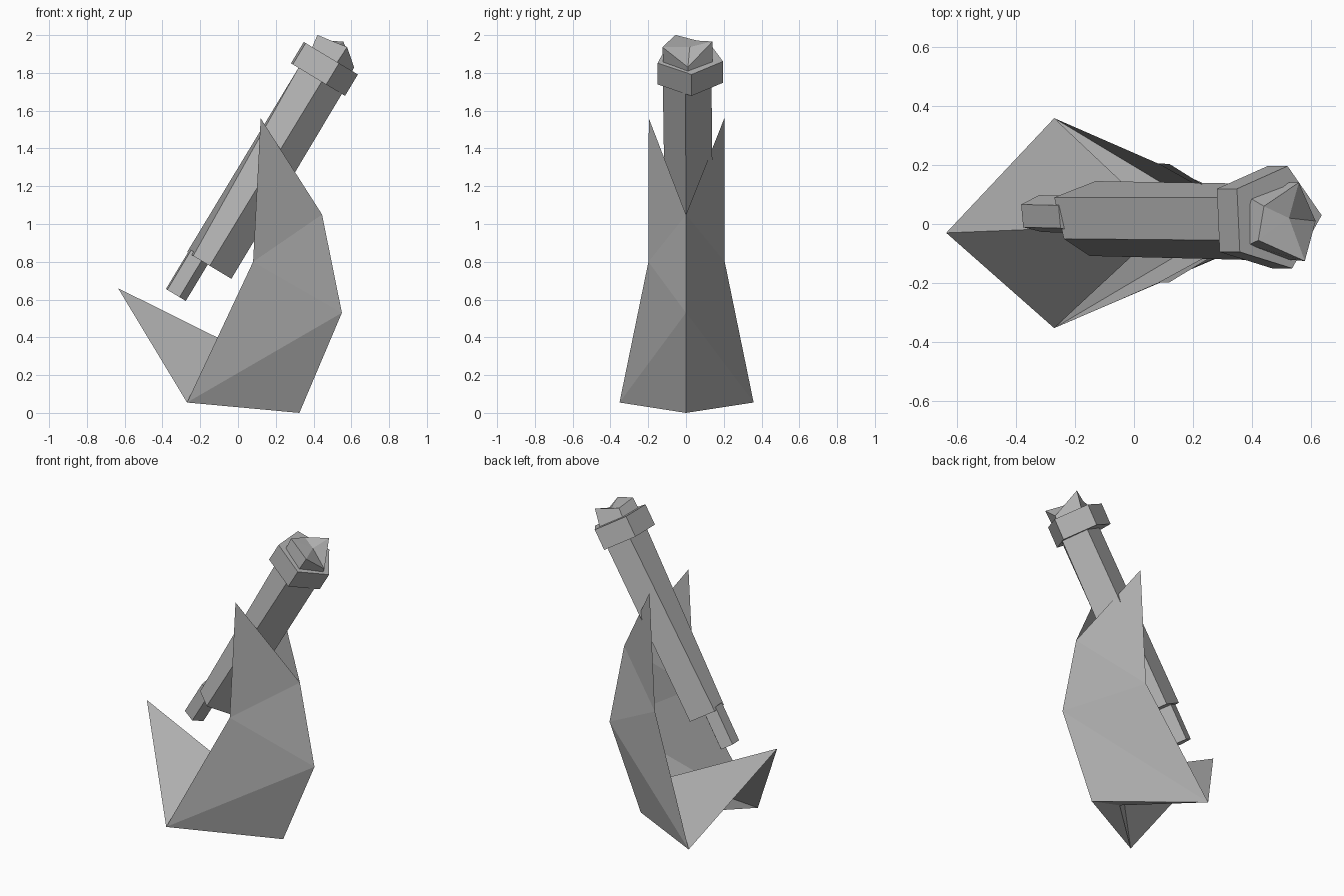
import bpy, bmesh, math
from mathutils import Matrix, Vector

if "Cube" in bpy.data.objects:
    bpy.data.objects.remove(bpy.data.objects["Cube"])

grey = bpy.data.materials.new("dark_grey")
grey.diffuse_color = (.45, .45, .45, 1)
grey.use_nodes = True
grey.node_tree.nodes["Principled BSDF"].inputs["Base Color"].default_value = grey.diffuse_color

def make(name, bm):
    bmesh.ops.recalc_face_normals(bm, faces=bm.faces)
    me = bpy.data.meshes.new(name)
    bm.to_mesh(me)
    bm.free()
    me.materials.append(grey)
    ob = bpy.data.objects.new(name, me)
    bpy.context.collection.objects.link(ob)
    return ob

# curled folded leaf: midrib from front tip to the top, with mirrored side points
rib_pts = [(-.635, -.03, .66), (.11, 0, .29), (.11, 0, .052),
           (.325, 0, 0), (.55, 0, .53), (.445, 0, 1.05)]
side = [(-.27, .355, .055), (.08, .202, .8), (.12, .2, 1.56)]
bm = bmesh.new()
rib = [bm.verts.new(c) for c in rib_pts]
for s in (1, -1):
    a, b, c = [bm.verts.new((x, s * y + .003, z)) for x, y, z in side]
    faces = [(rib[i], rib[i + 1], a) for i in range(4)]
    faces += [(a, rib[4], b), (b, rib[4], rib[5]), (b, rib[5], c)]
    for f in faces:
        bm.faces.new(f if s > 0 else f[::-1])
make("folded_leaf", bm)

# leaning frame for the rod: local x across, local z along the axis
d = Vector((.516, 0, .857)).normalized()
p = Vector((d.z, 0, -d.x))
frame = Matrix((p, (0, 1, 0), d)).transposed()

def pent(t, y, r, rot, s):
    """Regular five-sided section across the rod at distance s."""
    angles = [math.radians(rot + 72 * i) for i in range(5)]
    return [(t + r * math.cos(a), y + r * math.sin(a), s) for a in angles]

def loft(name, low, high, apex=None):
    """Closed solid between two sections, with an optional centre point on top."""
    bm = bmesh.new()
    lo, hi = [[bm.verts.new(frame @ Vector(c)) for c in ring] for ring in (low, high)]
    bm.faces.new(lo[::-1])
    top = bm.verts.new(frame @ Vector(apex)) if apex else None
    for i in range(5):
        j = (i + 1) % 5
        bm.faces.new((lo[i], lo[j], hi[j], hi[i]))
        if top:
            bm.faces.new((hi[i], hi[j], top))
    if not top:
        bm.faces.new(hi)
    return make(name, bm)

# rod parts from bottom to top
loft("lower_stem", pent(-.608, .033, .066, 6, .365), pent(-.608, .03, .066, 6, .61))
loft("main_rod",
     [(-.396, 0, .59), (-.507, .145, .59), (-.67, .09, .59), (-.632, -.05, .59), (-.53, -.108, .59)],
     [(-.4, -.002, 1.74), (-.49, .135, 1.74), (-.644, .09, 1.74), (-.668, -.055, 1.74), (-.525, -.123, 1.74)])
loft("collar", pent(-.562, .02, .182, 3, 1.73), pent(-.562, .02, .182, 3, 1.862))
loft("uneven_head", pent(-.55, .01, .137, 0, 1.85),
     [(-.418, .01, 1.885), (-.537, .14, 1.972), (-.64, .06, 1.915), (-.672, -.055, 1.931), (-.504, -.125, 1.957)],
     (-.55, .02, 1.93))
